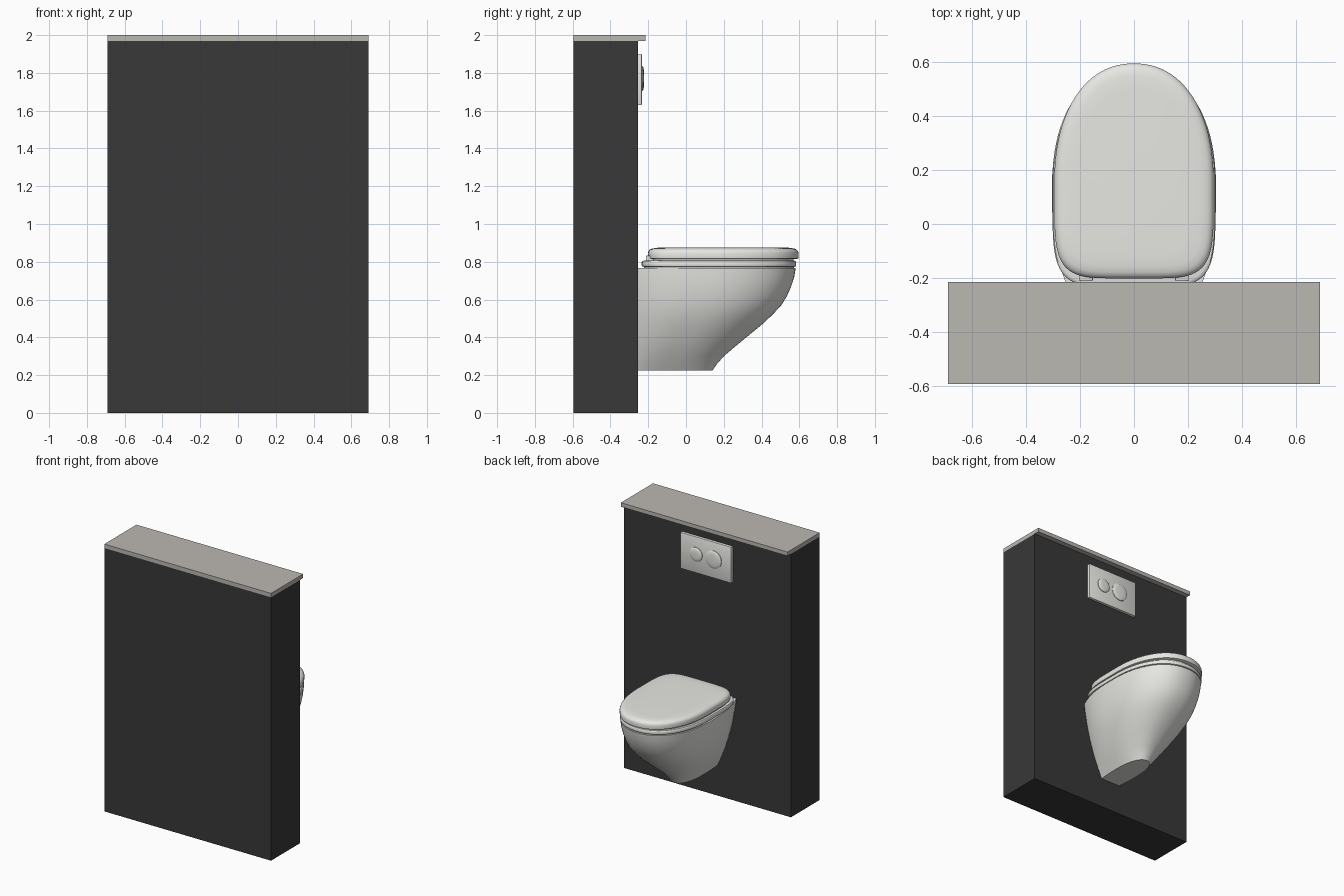
import bpy, bmesh, math
from mathutils import Matrix

if "Cube" in bpy.data.objects:
    bpy.data.objects.remove(bpy.data.objects["Cube"])


def material(name, rgb):
    m = bpy.data.materials.new(name)
    m.diffuse_color = (*rgb, 1)
    m.use_nodes = True
    m.node_tree.nodes["Principled BSDF"].inputs["Base Color"].default_value = m.diffuse_color
    return m


CHARCOAL = material("charcoal panel", (0.04, 0.04, 0.04))
STONE = material("grey stone", (0.50, 0.48, 0.45))
CERAMIC = material("white ceramic", (0.80, 0.80, 0.77))
WALL_Y = -0.255


def finish(name, bm, mat, smooth=None):
    bmesh.ops.recalc_face_normals(bm, faces=bm.faces)
    me = bpy.data.meshes.new(name)
    bm.to_mesh(me)
    bm.free()
    me.materials.append(mat)
    ob = bpy.data.objects.new(name, me)
    bpy.context.collection.objects.link(ob)
    if smooth:
        bpy.ops.object.select_all(action='DESELECT')
        ob.select_set(True)
        bpy.context.view_layer.objects.active = ob
        bpy.ops.object.shade_smooth_by_angle(angle=math.radians(smooth))
    return ob


def box(name, lo, hi, mat, bevel=0):
    bm = bmesh.new()
    bmesh.ops.create_cube(bm, size=1)
    for v in bm.verts:
        v.co = [lo[i] + (v.co[i] + 0.5) * (hi[i] - lo[i]) for i in range(3)]
    if bevel:
        bmesh.ops.bevel(bm, geom=bm.edges[:], offset=bevel, segments=2,
                        profile=0.5, affect='EDGES')
    return finish(name, bm, mat, 35 if bevel else None)


def loft(name, rings, mat, angle=40):
    """Skin a stack of equal-length rings and cap both ends."""
    bm = bmesh.new()
    rows = [[bm.verts.new(p) for p in r] for r in rings]
    n = len(rows[0])
    for a, b in zip(rows, rows[1:]):
        for i in range(n):
            j = (i + 1) % n
            bm.faces.new((a[i], a[j], b[j], b[i]))
    bm.faces.new(rows[0])
    bm.faces.new(rows[-1])
    return finish(name, bm, mat, angle)


def mirrored(half):
    """Close a half outline running from the front tip round to the back."""
    return half + [(-x, y, z) for x, y, z in reversed(half) if x > 1e-5]


def front_arc(w, ym, f, z, n=24):
    out = []
    for i in range(n + 1):
        a = math.pi / 2 * (1 - i / n)
        c, s = max(math.cos(a), 0), math.sin(a)
        x = 0.0 if i == 0 else w * c ** (2 / 2.2)
        out.append((x, ym + (f - ym) * s ** (2 / 2.2), z))
    return out


def seat_ring(z, w, back, front, inset):
    """Rounded front, squarish back, as seen from above."""
    ym, w, back, front = 0.15, w - inset, back + inset, front - inset
    half = front_arc(w, ym, front, z)
    for i in range(1, 25):
        a = math.pi / 2 * i / 24
        x = w * max(math.cos(a), 0) ** 0.4 if i < 24 else 0.0
        half.append((x, ym - (ym - back) * math.sin(a) ** 0.4, z))
    return mirrored(half)


def bowl_ring(z, front, w, wb):
    """Rounded front, sides narrowing to a flat back against the wall."""
    ym = WALL_Y + (front - WALL_Y) * 0.46
    half = front_arc(w, ym, front, z)
    for i in range(1, 13):
        t = i / 12
        half.append((w - (w - wb) * t ** 2.6, ym + (WALL_Y - ym) * t, z))
    return mirrored(half)


# Boxed-in cistern wall and its countertop
box("cistern_cabinet", (-0.69, -0.595, 0), (0.69, WALL_Y, 1.97), CHARCOAL)
box("countertop", (-0.69, -0.595, 1.97), (0.69, -0.215, 2.0), STONE)

# Wall-hung bowl: height, front reach, half width, half width at wall
loft("bowl", [bowl_ring(*r) for r in (
    (0.225, 0.14, 0.088, 0.080), (0.26, 0.165, 0.112, 0.097),
    (0.30, 0.20, 0.140, 0.115), (0.38, 0.295, 0.190, 0.148),
    (0.47, 0.405, 0.236, 0.178), (0.52, 0.458, 0.258, 0.192),
    (0.57, 0.505, 0.275, 0.205), (0.62, 0.535, 0.287, 0.215),
    (0.67, 0.557, 0.296, 0.224), (0.72, 0.573, 0.302, 0.232),
    (0.768, 0.581, 0.305, 0.238))], CERAMIC)

# Seat and lid: height, inset from the outline
loft("seat", [seat_ring(z, 0.303, -0.235, 0.583, i) for z, i in (
    (0.766, 0.012), (0.773, 0.012), (0.776, 0.002), (0.782, 0),
    (0.798, 0), (0.804, 0.004), (0.806, 0.012))], CERAMIC)
loft("seat_buffer", [seat_ring(z, 0.285, -0.185, 0.570, 0)
                     for z in (0.804, 0.820)], CERAMIC)
loft("lid", [seat_ring(z, 0.296, -0.202, 0.596, i) for z, i in (
    (0.815, 0.008), (0.818, 0.001), (0.825, 0), (0.848, 0),
    (0.856, 0.003), (0.864, 0.010), (0.870, 0.022), (0.874, 0.045),
    (0.876, 0.09))], CERAMIC)

# Hinges
for side, label in ((-1, "left"), (1, "right")):
    cx = 0.178 * side
    box(f"{label}_hinge", (cx - 0.025, -0.212, 0.80),
        (cx + 0.025, -0.17, 0.832), CERAMIC, 0.004)

# Flush plate with a small and a large domed button
box("flush_plate", (-0.21, WALL_Y - 0.002, 1.63), (0.21, -0.234, 1.90),
    CERAMIC, 0.003)
for name, cx, r in (("small_flush_button", 0.08, 0.052),
                    ("large_flush_button", -0.065, 0.066)):
    rings = [[(cx + r * k * math.cos(2 * math.pi * i / 40), y,
               1.77 + r * k * math.sin(2 * math.pi * i / 40))
              for i in range(40)]
             for y, k in ((-0.237, 1), (-0.230, 1), (-0.226, 0.9),
                          (-0.223, 0.65), (-0.222, 0.3))]
    loft(name, rings, CERAMIC)
